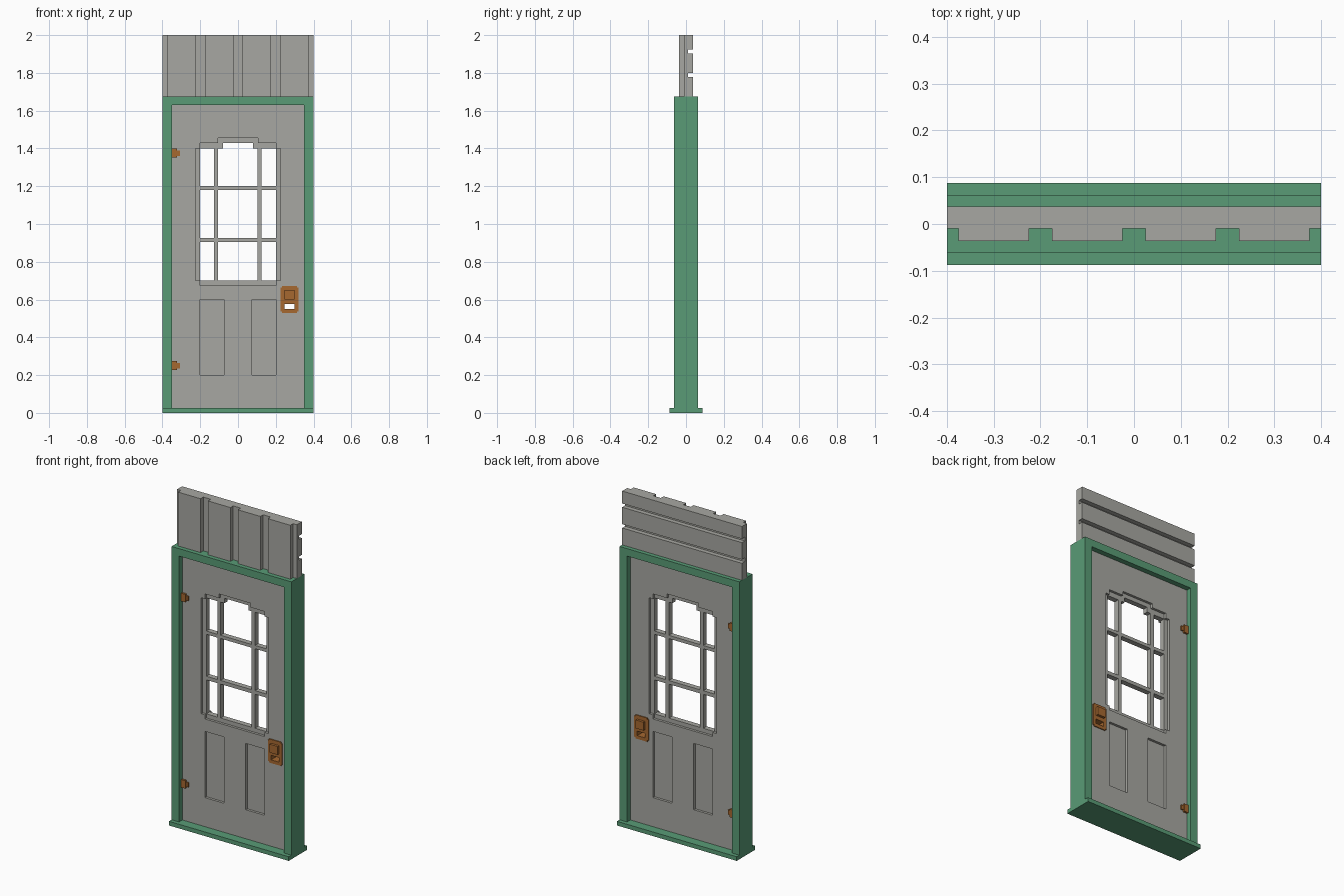
import bpy, bmesh
from mathutils import Vector

cube = bpy.data.objects.get("Cube")
if cube:
    bpy.data.objects.remove(cube, do_unlink=True)


def material(name, rgb):
    m = bpy.data.materials.new(name)
    m.use_nodes = True
    m.diffuse_color = (*rgb, 1)
    bsdf = m.node_tree.nodes["Principled BSDF"]
    bsdf.inputs["Base Color"].default_value = (*rgb, 1)
    bsdf.inputs["Roughness"].default_value = 0.8
    return m


GREY = material("warm grey", (0.39, 0.39, 0.36))
GREEN = material("frame green", (0.10, 0.33, 0.18))
BRASS = material("brass brown", (0.38, 0.14, 0.03))


def finish(name, bm, mat):
    me = bpy.data.meshes.new(name)
    bm.to_mesh(me)
    bm.free()
    me.materials.append(mat)
    ob = bpy.data.objects.new(name, me)
    bpy.context.collection.objects.link(ob)
    return ob


def boxes(name, mat, *spans):
    """One object from boxes given as (x0, x1, y0, y1, z0, z1)."""
    bm = bmesh.new()
    for x0, x1, y0, y1, z0, z1 in spans:
        verts = bmesh.ops.create_cube(bm, size=1)["verts"]
        bmesh.ops.scale(bm, vec=(x1 - x0, y1 - y0, z1 - z0), verts=verts)
        bmesh.ops.translate(bm, vec=((x0 + x1) / 2, (y0 + y1) / 2, (z0 + z1) / 2), verts=verts)
    return finish(name, bm, mat)


def relief(name, mat, rects):
    """Two-sided slab from (x0, x1, z0, z1, half_depth); later areas override, 0 is a hole."""
    xs = sorted({v for r in rects for v in r[:2]})
    zs = sorted({v for r in rects for v in r[2:4]})
    bm = bmesh.new()

    def depth(i, k):
        if not (0 <= i < len(xs) - 1 and 0 <= k < len(zs) - 1):
            return 0
        x, z = (xs[i] + xs[i + 1]) / 2, (zs[k] + zs[k + 1]) / 2
        d = 0
        for x0, x1, z0, z1, value in rects:
            if x0 < x < x1 and z0 < z < z1:
                d = value
        return d

    def quad(points, normal):
        f = bm.faces.new([bm.verts.new(p) for p in points])
        f.normal_update()
        if f.normal.dot(Vector(normal)) < 0:
            f.normal_flip()

    for i in range(len(xs) - 1):
        for k in range(len(zs) - 1):
            d = depth(i, k)
            if not d:
                continue
            x0, x1, z0, z1 = xs[i], xs[i + 1], zs[k], zs[k + 1]
            for y in (-d, d):
                quad([(x0, y, z0), (x1, y, z0), (x1, y, z1), (x0, y, z1)], (0, y, 0))
            # Walls down to any lower neighbour
            for di, dk in ((1, 0), (-1, 0), (0, 1), (0, -1)):
                n = depth(i + di, k + dk)
                if n >= d:
                    continue
                if di:
                    x = x1 if di > 0 else x0
                    a, b = (x, z0), (x, z1)
                else:
                    z = z1 if dk > 0 else z0
                    a, b = (x0, z), (x1, z)
                for ya, yb in ([(-d, -n), (n, d)] if n else [(-d, d)]):
                    quad([(a[0], ya, a[1]), (b[0], ya, b[1]),
                          (b[0], yb, b[1]), (a[0], yb, a[1])], (di, 0, dk))
    bmesh.ops.remove_doubles(bm, verts=bm.verts, dist=1e-5)
    return finish(name, bm, mat)


# Frame and threshold
boxes("door_frame", GREEN,
      (-0.4, -0.35, -0.0625, 0.0625, 0.025, 1.675),
      (0.35, 0.4, -0.0625, 0.0625, 0.025, 1.675),
      (-0.35, 0.35, -0.0625, 0.0625, 1.63, 1.675))
boxes("threshold", GREEN, (-0.4, 0.4, -0.0875, 0.0875, 0, 0.025))

# Door leaf: slab, stepped window rebate, panes, lower panels, latch hole
FACE, CORE = 0.031, 0.016
door = [(-0.35, 0.35, 0.025, 1.63, FACE),
        (-0.225, 0.225, 0.7, 1.4, CORE),
        (-0.2, 0.2, 0.675, 1.43, CORE),
        (-0.105, 0.105, 0.675, 1.455, CORE),
        (-0.08, 0.08, 1.4, 1.43, 0)]
for z0, z1 in ((0.7, 0.905), (0.927, 1.18), (1.2, 1.4)):
    for x0, x1 in ((-0.2, -0.127), (-0.105, 0.103), (0.125, 0.2)):
        door.append((x0, x1, z0, z1, 0))
for x0, x1 in ((-0.2, -0.073), (0.073, 0.2)):
    door.append((x0, x1, 0.2, 0.6, CORE))
door.append((0.237, 0.31, 0.54, 0.587, 0))
relief("door_leaf", GREY, door)

# Latch plate with clipped corners, raised knob and through slot
latch = [(0.225, 0.32, 0.53, 0.673, 0.037)]
for x0, x1 in ((0.225, 0.233), (0.312, 0.32)):
    for z0, z1 in ((0.53, 0.538), (0.665, 0.673)):
        latch.append((x0, x1, z0, z1, 0))
latch += [(0.247, 0.3, 0.6, 0.65, 0.052), (0.247, 0.3, 0.55, 0.577, 0)]
relief("latch", BRASS, latch)

# Hinges
for label, z in (("lower", 0.25), ("upper", 1.375)):
    boxes(label + "_hinge", BRASS,
          (-0.353, -0.322, -0.043, 0.043, z - 0.024, z + 0.024),
          (-0.322, -0.306, -0.038, 0.038, z - 0.014, z + 0.014))

# Wall section above: upright boards in front, level boards behind
boards = [(-0.4, 0.4, -0.01, 0.01, 1.675, 2)]
for i in range(4):
    x = -0.375 + 0.2 * i
    boards.append((x, x + 0.15, -0.0365, -0.01, 1.675, 2))
for z0, z1 in ((1.675, 1.777), (1.8, 1.902), (1.925, 2)):
    boards.append((-0.4, 0.4, 0.01, 0.0375, z0, z1))
boxes("wall_boards", GREY, *boards)
